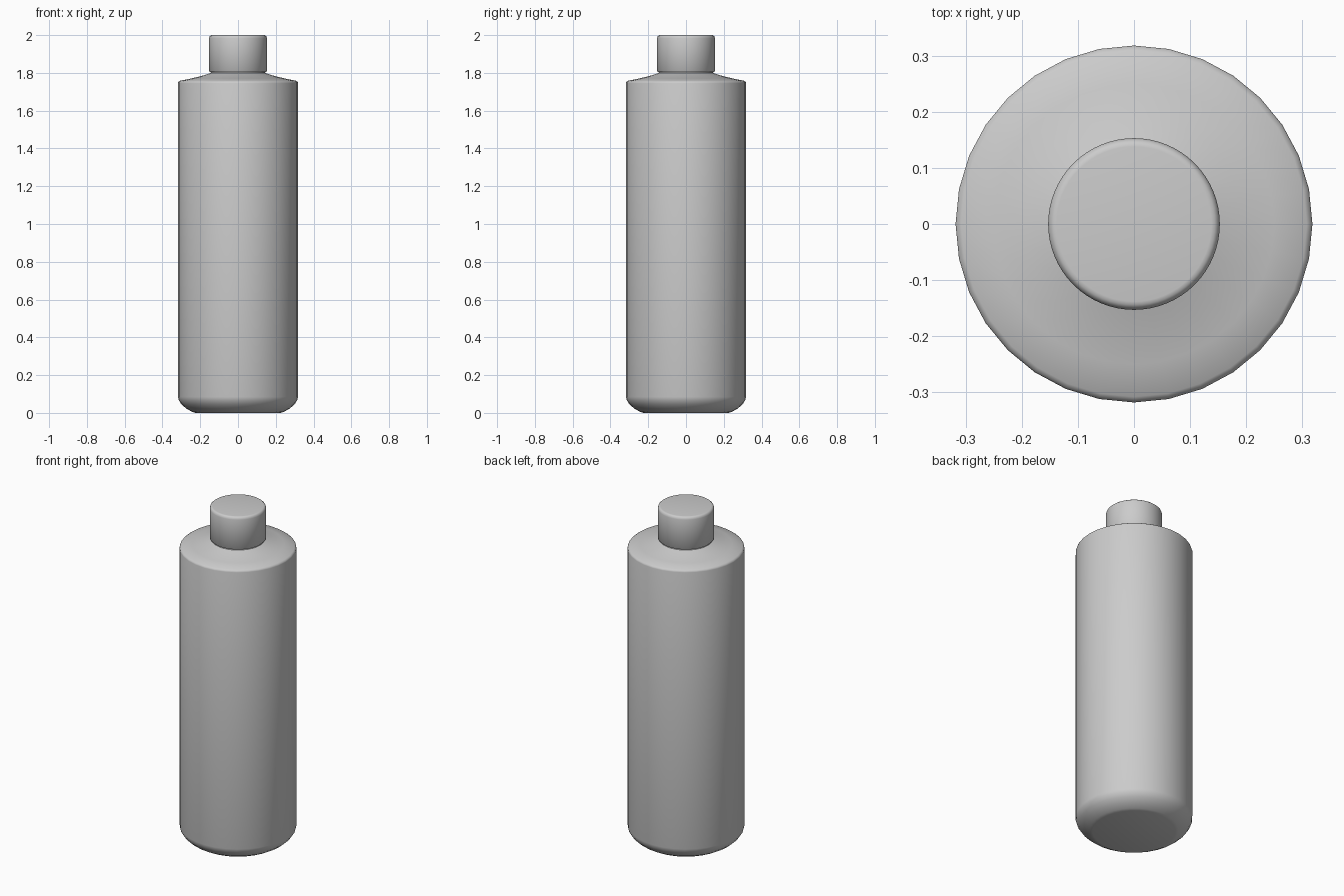
import bpy, bmesh, math

if "Cube" in bpy.data.objects:
    bpy.data.objects.remove(bpy.data.objects["Cube"])

SIDES = 32

def lathe(name, profile, sides=SIDES):
    """Revolve an (r, z) profile around z and close both ends with flat caps."""
    bm = bmesh.new()
    rings = []
    for r, z in profile:
        rings.append([bm.verts.new((r * math.cos(2 * math.pi * i / sides),
                                    r * math.sin(2 * math.pi * i / sides), z))
                      for i in range(sides)])
    for a, b in zip(rings, rings[1:]):
        for i in range(sides):
            j = (i + 1) % sides
            bm.faces.new((a[i], a[j], b[j], b[i]))
    bm.faces.new(rings[0][::-1])
    bm.faces.new(rings[-1])
    mesh = bpy.data.meshes.new(name)
    bm.to_mesh(mesh)
    bm.free()
    obj = bpy.data.objects.new(name, mesh)
    bpy.context.collection.objects.link(obj)
    bpy.ops.object.select_all(action='DESELECT')
    obj.select_set(True)
    bpy.context.view_layer.objects.active = obj
    bpy.ops.object.shade_smooth_by_angle(angle=math.radians(40))
    return obj

# Bottle body: rounded base, straight wall, sloping shoulder, short neck
lathe("bottle_body", [
    (0.225, 0.0), (0.242, 0.005), (0.275, 0.024), (0.300, 0.046),
    (0.314, 0.068), (0.318, 0.085),
    (0.318, 1.745), (0.316, 1.752), (0.308, 1.758),
    (0.250, 1.770), (0.195, 1.783), (0.146, 1.799),
    (0.144, 1.803), (0.144, 1.83)])

# Screw cap: plain cylinder with softened rims
lathe("cap", [
    (0.148, 1.804), (0.153, 1.810),
    (0.153, 1.984), (0.150, 1.994), (0.144, 1.999), (0.138, 2.0)], 64)
